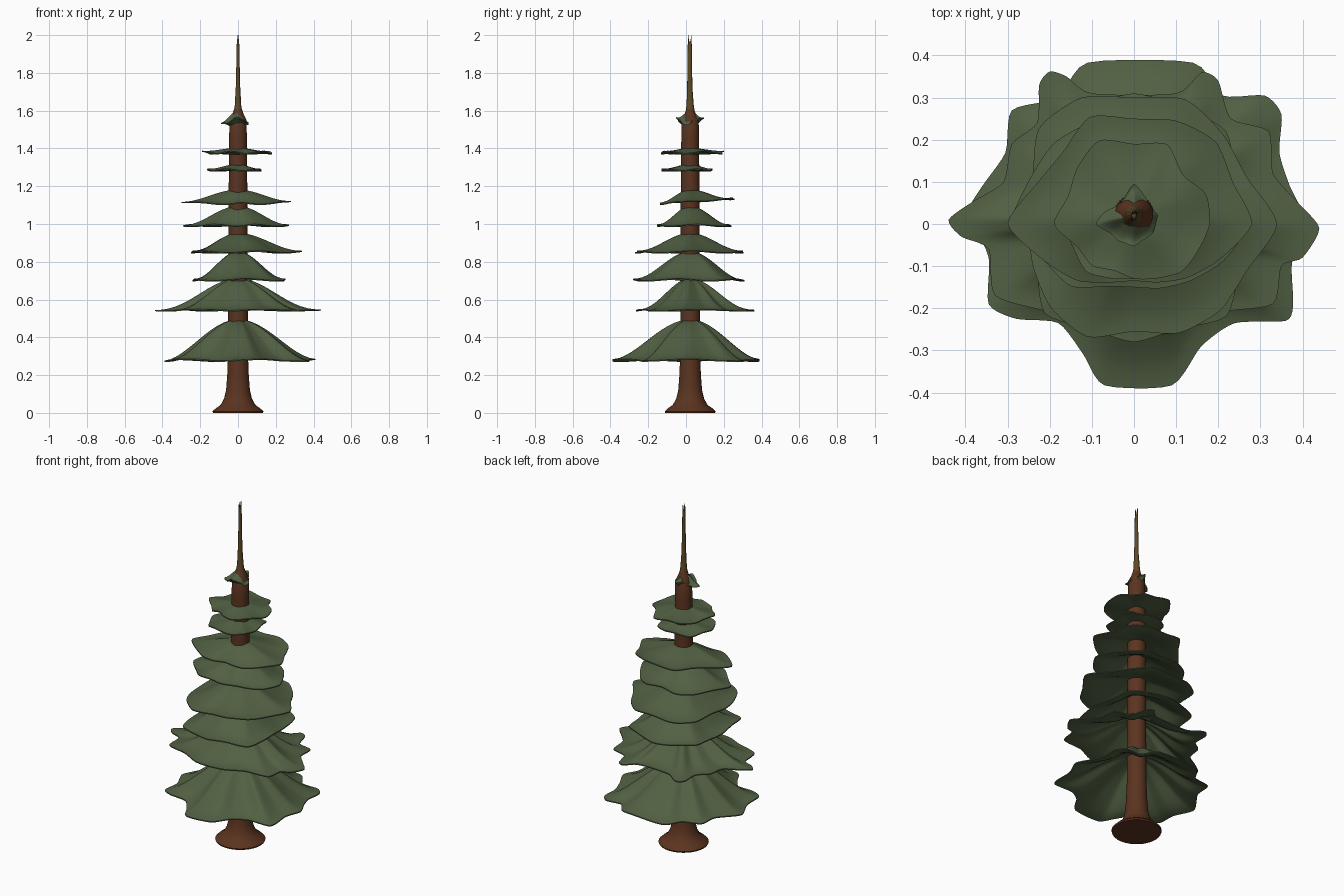
import bpy, bmesh, math, random

if "Cube" in bpy.data.objects:
    bpy.data.objects.remove(bpy.data.objects["Cube"])

random.seed(4)
CY = 0.022  # trunk axis offset in y


def material(name, rgb):
    m = bpy.data.materials.new(name)
    m.diffuse_color = (*rgb, 1)
    m.use_nodes = True
    m.node_tree.nodes["Principled BSDF"].inputs["Base Color"].default_value = m.diffuse_color
    return m


GREEN = material("needle green", (0.083, 0.118, 0.056))
BROWN = material("bark brown", (0.105, 0.034, 0.014))
OLIVE = material("twig brown", (0.110, 0.068, 0.020))


def finish(bm, name, mat):
    bmesh.ops.recalc_face_normals(bm, faces=bm.faces[:])
    me = bpy.data.meshes.new(name)
    bm.to_mesh(me)
    bm.free()
    me.materials.append(mat)
    ob = bpy.data.objects.new(name, me)
    bpy.context.collection.objects.link(ob)
    bpy.ops.object.select_all(action='DESELECT')
    ob.select_set(True)
    bpy.context.view_layer.objects.active = ob
    bpy.ops.object.shade_smooth_by_angle(angle=math.radians(60))
    return ob


def loft(bm, rings):
    loops = [[bm.verts.new(p) for p in r] for r in rings]
    n = len(loops[0])
    for a, b in zip(loops, loops[1:]):
        for i in range(n):
            j = (i + 1) % n
            bm.faces.new((a[i], a[j], b[j], b[i]))
    bm.faces.new(loops[0])
    bm.faces.new(loops[-1])


def turned(name, profile, mat, sides=24):
    """Round part from (x radius, y radius, y centre, z) rows."""
    bm = bmesh.new()
    loft(bm, [[(rx * math.cos(2 * math.pi * i / sides),
                cy + ry * math.sin(2 * math.pi * i / sides), z)
               for i in range(sides)] for rx, ry, cy, z in profile])
    return finish(bm, name, mat)


def outline(pts, sub=5):
    """Closed, slightly tight curve through corner points."""
    out, n, s = [], len(pts), 0.35
    for k in range(n):
        p0, p1, p2, p3 = (pts[(k + o) % n] for o in (-1, 0, 1, 2))
        for i in range(sub):
            f = i / sub
            h1, h2 = 2*f**3 - 3*f**2 + 1, -2*f**3 + 3*f**2
            h3, h4 = f**3 - 2*f**2 + f, f**3 - f**2
            out.append(tuple(h1*b + h2*c + h3*s*(c - a) + h4*s*(d - b)
                             for a, b, c, d in zip(p0, p1, p2, p3)))
    return out


def polar(radii):
    n = len(radii)
    return [(r * math.cos(2 * math.pi * i / n), r * math.sin(2 * math.pi * i / n))
            for i, r in enumerate(radii)]


def tier(name, z0, z1, pts, power=1.0, tilt=0.0, saddle=0.0, wave=0.005, hollow=0.88):
    """Drooping skirt of needles: upper sheet, thin rim, underside."""
    steps, thin = 12, 0.006
    phase = random.uniform(0, 6)
    rim = []
    for x, y in outline(pts):
        a = math.atan2(y, x)
        rim.append((x, y, wave * math.sin(5 * a + phase) + tilt * y - saddle * math.cos(2 * a)))

    def ring(t, under):
        h = (z1 - z0 - thin) * (0.5 + 0.5 * math.cos(math.pi * t)) ** power
        z = z0 + h * hollow if under else z0 + thin + h
        return [(x * t, CY + (y - CY) * t, z + dz * t * t) for x, y, dz in rim]

    ts = [0.04 + 0.96 * i / steps for i in range(steps + 1)]
    bm = bmesh.new()
    loft(bm, [ring(t, False) for t in ts] + [ring(t, True) for t in reversed(ts)])
    return finish(bm, name, GREEN)


# trunk with flared root
turned("trunk", [(r, r, CY, z) for r, z in [
    (0.132, 0), (0.135, 0.008), (0.118, 0.024), (0.092, 0.042), (0.074, 0.075),
    (0.063, 0.12), (0.057, 0.20), (0.053, 0.30), (0.051, 0.7), (0.050, 1.1),
    (0.047, 1.45), (0.045, 1.55), (0.030, 1.58), (0.020, 1.61)]], BROWN, 32)

# bare leader at the top, with a forked tip
turned("leader", [(0.026, 0.028, CY, 1.57), (0.017, 0.019, CY, 1.63),
                  (0.012, 0.014, 0.02, 1.72), (0.009, 0.012, 0.02, 1.84),
                  (0.007, 0.011, 0.02, 1.95), (0.005, 0.007, 0.02, 1.965)], OLIVE, 12)
for side, s in (("front", -1), ("back", 1)):
    turned("leader_tip_" + side, [(0.006, 0.004, 0.02 + 0.005 * s, 1.93),
                                  (0.005, 0.003, 0.02 + 0.007 * s, 1.97),
                                  (0.002, 0.001, 0.02 + 0.009 * s, 2.0)], OLIVE, 8)

# two widest tiers, rim corners anticlockwise from +x
tier("branch_tier_1", 0.275, 0.495, [
    (.41, .0), (.37, .09), (.345, .17), (.35, .26), (.31, .305), (.21, .305), (.14, .383),
    (-.11, .383), (-.18, .30), (-.29, .27), (-.305, .17), (-.36, .09), (-.39, .03),
    (-.345, -.08), (-.345, -.19), (-.28, -.225), (-.18, -.235), (-.12, -.31), (-.07, -.383),
    (.09, -.383), (.16, -.29), (.24, -.235), (.36, -.23), (.378, -.19), (.375, -.09)], 0.85)
tier("branch_tier_2", 0.54, 0.712, [
    (.44, -.01), (.39, .05), (.33, .12), (.32, .22), (.23, .25), (.20, .34), (.16, .36),
    (.10, .31), (-.10, .31), (-.16, .35), (-.20, .362), (-.225, .33), (-.23, .24), (-.29, .19),
    (-.31, .10), (-.38, .055), (-.44, .01), (-.41, -.03), (-.345, -.06), (-.33, -.17),
    (-.20, -.21), (-.09, -.26), (.09, -.26), (.20, -.21), (.33, -.19), (.35, -.10), (.40, -.08)],
    1.15, wave=0.003)
# middle and upper tiers from rim radii
tier("branch_tier_3", 0.70, 0.855, polar(
    [.25, .26, .31, .30, .31, .30, .31, .25, .24, .25, .30, .27, .28, .27, .31, .27]))
tier("branch_tier_4", 0.848, 0.952, polar(
    [.34, .29, .30, .32, .30, .325, .32, .26, .25, .26, .28, .29, .255, .28, .29, .29]))
tier("branch_tier_5", 0.988, 1.095, polar(
    [.27, .25, .25, .25, .225, .26, .27, .27, .29, .23, .21, .16, .15, .165, .19, .23]))
tier("branch_tier_6", 1.113, 1.182, polar(
    [.28, .255, .275, .265, .25, .275, .24, .25, .30, .23, .19, .15, .135, .15, .18, .22]),
    tilt=0.07, wave=0.004)
tier("branch_tier_7", 1.282, 1.317, polar(
    [.125, .13, .155, .14, .14, .15, .16, .15, .165, .155, .16, .14, .13, .14, .15, .13]),
    wave=0.005, hollow=-0.1)
tier("branch_tier_8", 1.375, 1.403, polar(
    [.18, .185, .165, .205, .19, .215, .19, .17, .19, .145, .14, .12, .13, .14, .16, .165]),
    wave=0.007, hollow=-0.4)

# small tuft under the leader
tier("crown_tuft", 1.542, 1.60, polar(
    [.052, .06, .055, .07, .095, .065, .06, .075, .09, .06, .055, .05, .052, .045, .045, .05]),
    saddle=0.016, wave=0.003, hollow=-0.8)
